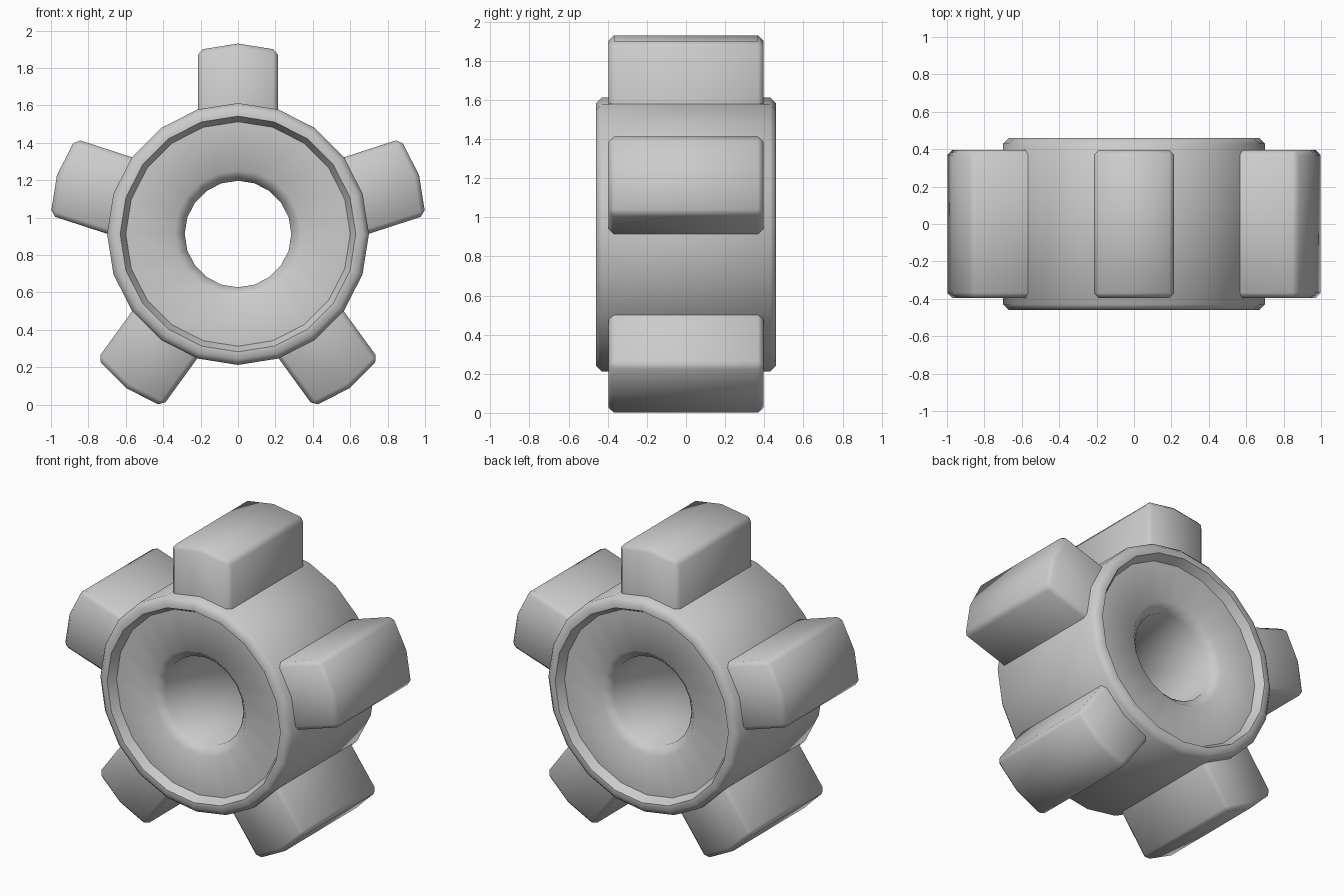
import bpy, bmesh, math
from mathutils import Matrix

if "Cube" in bpy.data.objects:
    bpy.data.objects.remove(bpy.data.objects["Cube"])

CZ = 0.912      # axle height
SIDES = 20


def finish(bm, name, angle=50):
    bmesh.ops.recalc_face_normals(bm, faces=bm.faces[:])
    me = bpy.data.meshes.new(name)
    bm.to_mesh(me)
    bm.free()
    ob = bpy.data.objects.new(name, me)
    bpy.context.collection.objects.link(ob)
    bpy.ops.object.select_all(action='DESELECT')
    ob.select_set(True)
    bpy.context.view_layer.objects.active = ob
    bpy.ops.object.shade_smooth_by_angle(angle=math.radians(angle))
    return ob


# Hub: closed (radius, y) profile lathed round the y axis, mirrored front to back
half = [(0.285, -0.35), (0.34, -0.405), (0.60, -0.405), (0.63, -0.46),
        (0.67, -0.46), (0.70, -0.43)]
profile = half + [(r, -y) for r, y in reversed(half)]
bm = bmesh.new()
rings = []
for i in range(SIDES):
    a = 2 * math.pi * i / SIDES
    rings.append([bm.verts.new((r * math.sin(a), y, CZ + r * math.cos(a)))
                  for r, y in profile])
n = len(profile)
for i in range(SIDES):
    p, q = rings[i], rings[(i + 1) % SIDES]
    for j in range(n):
        k = (j + 1) % n
        bm.faces.new((p[j], p[k], q[k], q[j]))
finish(bm, "hub")

# Teeth: ridged blocks with chamfered edges, five round the hub
W, D, TOP = 0.215, 0.395, 1.018
outline = [(-W, 0.62), (W, 0.62), (W, TOP - 0.034), (0, TOP), (-W, TOP - 0.034)]
for t in range(5):
    bm = bmesh.new()
    face = bm.faces.new([bm.verts.new((x, -D, z)) for x, z in outline])
    ext = bmesh.ops.extrude_face_region(bm, geom=[face], use_keep_orig=True)
    moved = [g for g in ext["geom"] if isinstance(g, bmesh.types.BMVert)]
    bmesh.ops.translate(bm, verts=moved, vec=(0, 2 * D, 0))
    bmesh.ops.recalc_face_normals(bm, faces=bm.faces[:])
    edges = [e for e in bm.edges
             if e.calc_face_angle(0) > math.radians(40)
             and max(v.co.z for v in e.verts) > 0.7]
    bmesh.ops.bevel(bm, geom=edges, offset=0.027, segments=1, profile=0.5,
                    affect='EDGES')
    turn = Matrix.Translation((0, 0, CZ)) @ Matrix.Rotation(math.radians(72 * t), 4, 'Y')
    bmesh.ops.transform(bm, matrix=turn, verts=bm.verts[:])
    finish(bm, f"tooth_{t + 1}")
